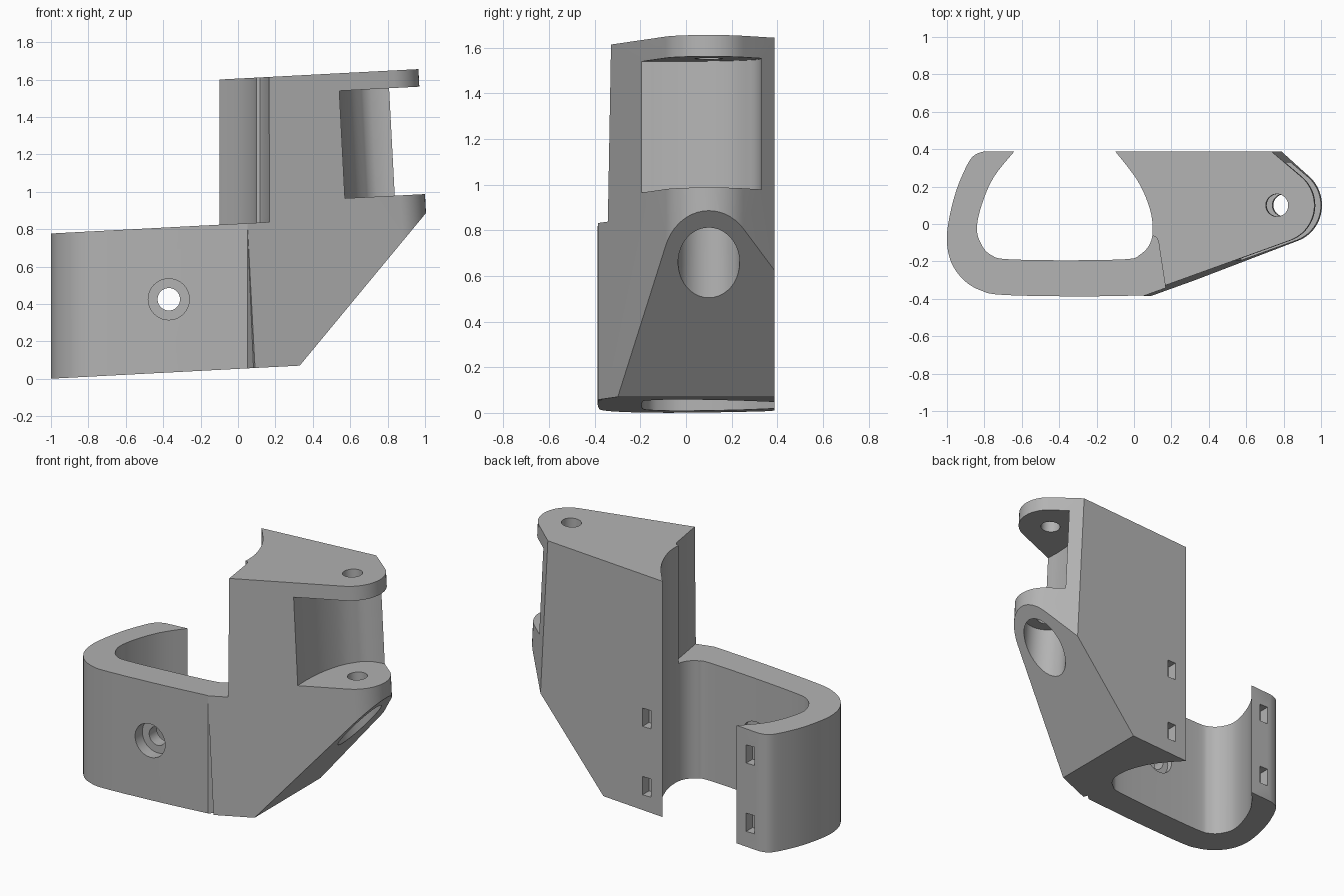
import bpy, bmesh
from math import cos, sin, radians, tau
from mathutils import Vector

if "Cube" in bpy.data.objects:
    bpy.data.objects.remove(bpy.data.objects["Cube"])

K = 0.0524  # three degree tilt of the deck, tops and pin axis

grey = bpy.data.materials.new("plain grey")
grey.use_nodes = True
grey.diffuse_color = (0.45, 0.45, 0.45, 1)
grey.node_tree.nodes["Principled BSDF"].inputs["Base Color"].default_value = (0.45, 0.45, 0.45, 1)


# Ways of placing a profile point (u, v) at extrusion height w
def upright(u, v, w):
    return Vector((u, v, w + K * u))


def tilted(u, v, w):
    x = u - K * (w - 0.93)
    return Vector((x, v, w + K * x))


def sideways(u, v, w):
    return Vector((u, w, v))


def solid(name, pts, place, a, b):
    """Extrude a closed profile from a to b."""
    bm = bmesh.new()
    low = [bm.verts.new(place(u, v, a)) for u, v in pts]
    high = [bm.verts.new(place(u, v, b)) for u, v in pts]
    bm.faces.new(low)
    bm.faces.new(high)
    n = len(pts)
    for i in range(n):
        j = (i + 1) % n
        bm.faces.new((low[i], low[j], high[j], high[i]))
    bmesh.ops.recalc_face_normals(bm, faces=bm.faces)
    mesh = bpy.data.meshes.new(name)
    bm.to_mesh(mesh)
    bm.free()
    mesh.materials.append(grey)
    ob = bpy.data.objects.new(name, mesh)
    bpy.context.collection.objects.link(ob)
    return ob


def spline(pts, steps=5):
    """Smooth curve through the given points."""
    p = [Vector(q) for q in [pts[0]] + pts + [pts[-1]]]
    out = []
    for i in range(1, len(p) - 2):
        a, b, c, d = p[i - 1:i + 3]
        for s in range(steps):
            t = s / steps
            q = 0.5 * (2 * b + (c - a) * t + (2 * a - 5 * b + 4 * c - d) * t * t
                       + (3 * b - a - 3 * c + d) * t ** 3)
            out.append((q.x, q.y))
    return out + [tuple(pts[-1])]


def circle(x, y, r, n=40):
    return [(x + r * cos(tau * i / n), y + r * sin(tau * i / n)) for i in range(n)]


def combine(ob, other, operation):
    """Apply a boolean and discard the second solid."""
    m = ob.modifiers.new(operation, 'BOOLEAN')
    m.operation, m.object, m.solver = operation, other, 'EXACT'
    bpy.context.view_layer.objects.active = ob
    bpy.ops.object.modifier_apply(modifier=m.name)
    bpy.data.objects.remove(other)


# Hook body, filled for now
hook_outline = spline([(-0.80, 0.388), (-0.85, 0.37), (-0.89, 0.32), (-0.95, 0.18),
                       (-0.99, 0.02), (-1, -0.1), (-0.975, -0.21), (-0.91, -0.3),
                       (-0.82, -0.355), (-0.7, -0.379), (-0.3, -0.387), (0.05, -0.382)])
hook_outline += [(0.15, -0.3), (0.15, -0.1), (0, -0.05), (-0.4, 0.1), (-0.4, 0.388)]
bracket = solid("clamp_bracket", hook_outline, upright, -0.2, 1.0)

# Hinge block with a rounded nose
PX, PY, R = 0.80, 0.10, 0.20
nose = [(PX + R * cos(radians(a)), PY + R * sin(radians(a))) for a in range(-70, 50, 7)]
block_outline = [(-0.25, 0.388), (-0.02, -0.15), (0.045, -0.385)] + nose + [(0.77, 0.388)]
combine(bracket, solid("hinge_block", block_outline, tilted, -0.2, 1.605), 'UNION')

# Channel inside the hook, open to the back
channel = spline([(-0.64, 0.388), (-0.75, 0.25), (-0.815, 0.1), (-0.84, -0.03),
                  (-0.81, -0.12), (-0.76, -0.168), (-0.68, -0.188), (-0.37, -0.194),
                  (-0.04, -0.188), (0.03, -0.165), (0.08, -0.115), (0.1, -0.04),
                  (0.085, 0.08), (0.02, 0.23), (-0.1, 0.388)])
combine(bracket, solid("channel_cutter", channel + [(-0.1, 0.7), (-0.64, 0.7)],
                       upright, -0.5, 2), 'DIFFERENCE')

# Step down from the block to the hook top
step = [(0, 0), (0.095, -0.06), (0.118, -0.07), (0.13, -0.09), (0.168, -0.34), (0.2, -0.6),
        (-1.5, -0.6), (-1.5, 0.8), (-0.3, 0.8), (-0.2, 0.3)]
combine(bracket, solid("step_cutter", step, upright, 0.829, 2.2), 'DIFFERENCE')

# Sloping underside and the steep bevel below the hinge
under = [(-2, 0.053 - 2 * K), (0.33, 0.053 + 0.33 * K), (1, 0.88), (1.5, 1.48),
         (1.5, -1), (-2, -1)]
combine(bracket, solid("underside_cutter", under, sideways, -1, 1), 'DIFFERENCE')

# Slot between the two hinge plates
slot = spline([(0.58, -0.5), (0.572, -0.2), (0.57, -0.08), (0.585, 0.06), (0.63, 0.2),
               (0.70, 0.295)]) + [(0.74, 0.32), (0.81, 0.33), (1.3, 0.33), (1.3, -0.5)]
combine(bracket, solid("slot_cutter", slot, tilted, 0.935, 1.511), 'DIFFERENCE')

# Hinge pin hole and its wide recess from below
for r, a, b in ((0.135, -0.3, 0.83), (0.06, 0.5, 1.9)):
    combine(bracket, solid("pin_cutter", circle(PX, PY, r), tilted, a, b), 'DIFFERENCE')

# Screw hole through the front wall, recessed on both sides
for r, a, b in ((0.11, -0.6, -0.31), (0.06, -0.5, 0), (0.1, -0.23, 0)):
    combine(bracket, solid("screw_cutter", circle(-0.37, 0.425, r), sideways, a, b),
            'DIFFERENCE')

# Strap pockets in the back faces, two on each side of the opening
for x in (-0.74, 0.015):
    for z in (0.215, 0.665):
        z += K * x
        pocket = [(x - 0.03, z - 0.06), (x + 0.03, z - 0.06),
                  (x + 0.03, z + 0.06), (x - 0.03, z + 0.06)]
        combine(bracket, solid("pocket_cutter", pocket, sideways, 0.32, 0.5), 'DIFFERENCE')

# Smooth curves with crisp edges
bpy.ops.object.select_all(action='DESELECT')
bracket.select_set(True)
bpy.context.view_layer.objects.active = bracket
bpy.ops.object.shade_smooth_by_angle(angle=radians(25))
